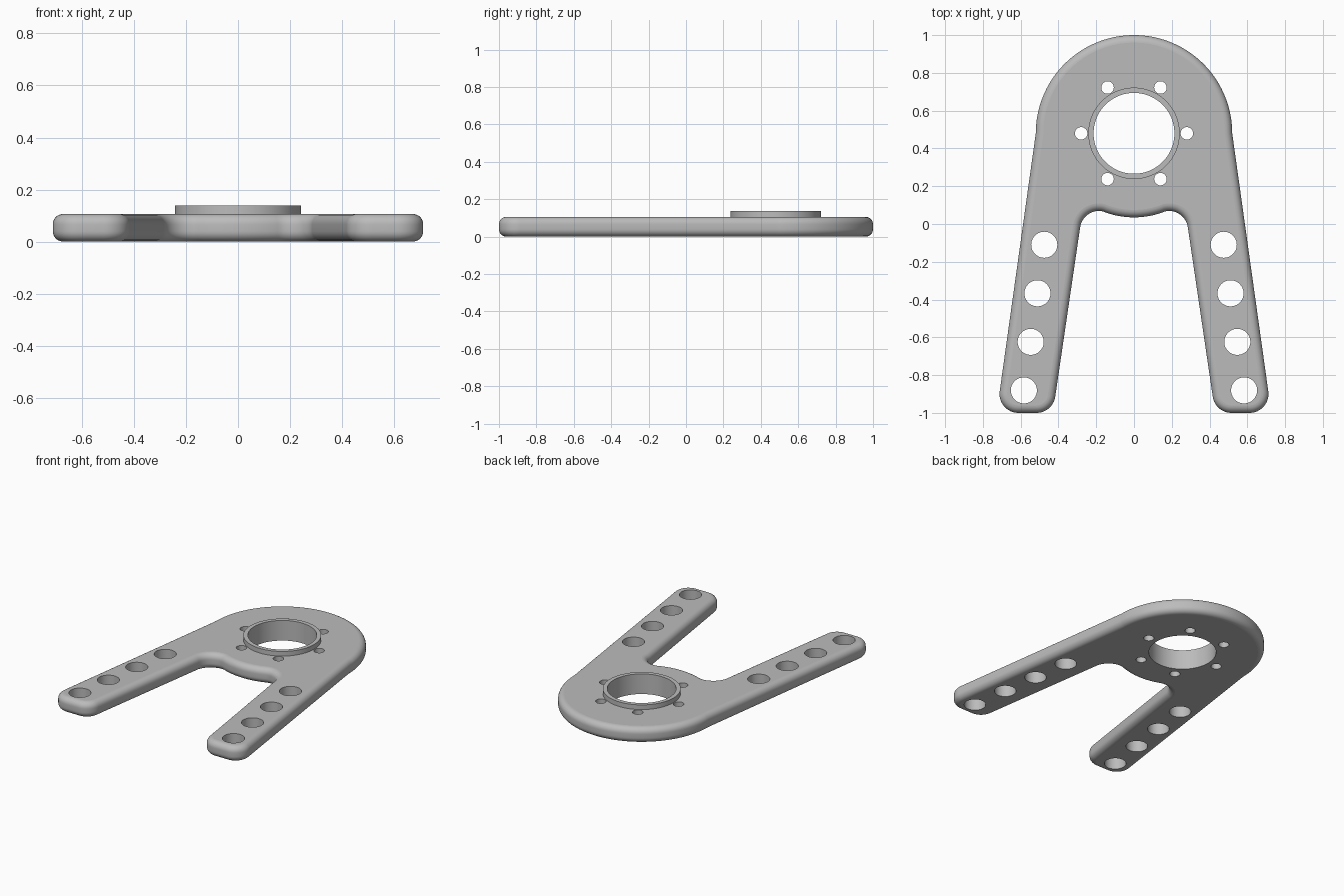
import bpy, bmesh, math
from mathutils import Vector

if "Cube" in bpy.data.objects:
    bpy.data.objects.remove(bpy.data.objects["Cube"])

T, TOP = 0.106, 0.138          # plate thickness, collar top
HUB = (0.0, 0.48)              # centre of the round head
BORE, COLLAR = 0.214, 0.242

metal = bpy.data.materials.new("grey metal")
metal.diffuse_color = (0.50, 0.50, 0.50, 1)
metal.use_nodes = True
metal.node_tree.nodes["Principled BSDF"].inputs["Base Color"].default_value = metal.diffuse_color


def arc(c, r, a0, a1, n):
    """Points on an arc, angles in degrees."""
    return [Vector((c[0] + r * math.cos(math.radians(a0 + (a1 - a0) * i / n)),
                    c[1] + r * math.sin(math.radians(a0 + (a1 - a0) * i / n))))
            for i in range(n + 1)]


def finish(bm, name):
    bmesh.ops.recalc_face_normals(bm, faces=bm.faces)
    me = bpy.data.meshes.new(name)
    bm.to_mesh(me)
    bm.free()
    ob = bpy.data.objects.new(name, me)
    bpy.context.collection.objects.link(ob)
    me.materials.append(metal)
    return ob


def smooth(ob):
    bpy.ops.object.select_all(action='DESELECT')
    ob.select_set(True)
    bpy.context.view_layer.objects.active = ob
    bpy.ops.object.shade_smooth_by_angle(angle=math.radians(35))
    for p in ob.data.polygons:          # keep level faces truly flat
        if abs(p.normal.z) > 0.999:
            p.use_smooth = False


def inset(pts, d):
    """Offset a counter-clockwise outline inward with mitred corners."""
    out = []
    for i, p in enumerate(pts):
        e0 = (p - pts[i - 1]).normalized()
        e1 = (pts[(i + 1) % len(pts)] - p).normalized()
        n0, n1 = Vector((-e0.y, e0.x)), Vector((-e1.y, e1.x))
        out.append(p + (n0 + n1) * d / (1 + n0.dot(n1)))
    return out


# Right half outline: from the middle of the crotch round to the crown
TILT = math.degrees(math.atan(0.142))
half = arc(HUB, 0.445, 270, 290, 10)                 # bulge under the bore
half += arc((0.186, -0.031), 0.1, 110, TILT, 14)[1:]  # crotch fillet
half += arc((0.516, -0.9), 0.1, 180 + TILT, 270, 10)  # foot, inner corner
half += arc((0.612, -0.9), 0.1, 270, 360 + TILT, 12)  # foot, outer corner
half += arc(HUB, 0.52, 0, 90, 40)                    # round head
outline = half + [Vector((-p.x, p.y)) for p in half[-2:0:-1]]

# Plate with rounded rim, lofted from inset outlines
R, N = 0.04, 7
levels = []
for i in range(N + 1):
    a = math.pi / 2 * i / N
    levels.append((R * (1 - math.sin(a)), R * (1 - math.cos(a))))
levels += [(d, T - z) for d, z in reversed(levels)]
bm = bmesh.new()
rings = [[bm.verts.new((p.x, p.y, z)) for p in inset(outline, d)] for d, z in levels]
for lo, hi in zip(rings, rings[1:]):
    for i in range(len(lo)):
        bm.faces.new((lo[i - 1], lo[i], hi[i], hi[i - 1]))
bm.faces.new(rings[0][::-1])
bm.faces.new(rings[-1])
plate = finish(bm, "plate")

# Drill pattern: bore, six bolt holes, four holes along each leg
holes = [(*HUB, BORE, 96)]
for k in range(6):
    a = math.radians(60 * k)
    holes.append((0.28 * math.cos(a), HUB[1] + 0.28 * math.sin(a), 0.033, 32))
for s in (-1, 1):
    for k in range(4):
        holes.append((s * (0.475 + 0.036 * k), -0.11 - 0.257 * k, 0.069, 48))
bm = bmesh.new()
for x, y, r, n in holes:
    pts = arc((x, y), r, 0, 360, n)[:-1]
    lo = [bm.verts.new((p.x, p.y, -0.1)) for p in pts]
    hi = [bm.verts.new((p.x, p.y, 0.3)) for p in pts]
    for i in range(n):
        bm.faces.new((lo[i - 1], lo[i], hi[i], hi[i - 1]))
    bm.faces.new(lo[::-1])
    bm.faces.new(hi)
cutter = finish(bm, "drill_cutter")
cutter.hide_render = True
mod = plate.modifiers.new("holes", 'BOOLEAN')
mod.operation, mod.solver, mod.object = 'DIFFERENCE', 'EXACT', cutter
bpy.context.view_layer.objects.active = plate
plate.select_set(True)
bpy.ops.object.modifier_apply(modifier=mod.name)
bpy.data.objects.remove(cutter)
smooth(plate)

# Raised collar around the bore
bm = bmesh.new()
profile = [(COLLAR, T), (COLLAR, TOP), (BORE, TOP), (BORE, T)]
rings = [[bm.verts.new((p.x, p.y, z)) for p in arc(HUB, r, 0, 360, 96)[:-1]]
         for r, z in profile]
for a, b in zip(rings, rings[1:]):
    for i in range(96):
        bm.faces.new((a[i - 1], a[i], b[i], b[i - 1]))
smooth(finish(bm, "collar"))
